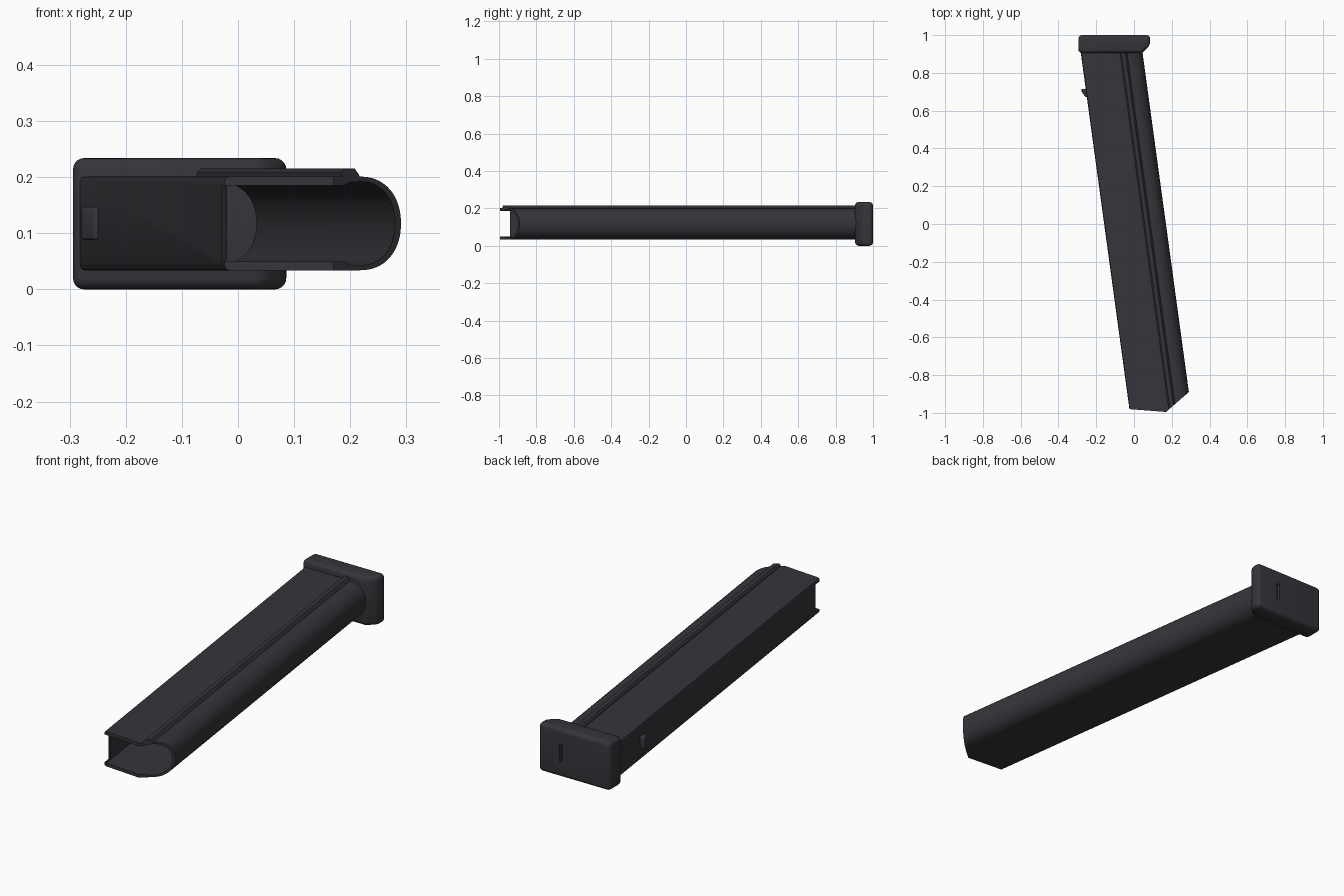
import bpy, bmesh, math

if "Cube" in bpy.data.objects:
    bpy.data.objects.remove(bpy.data.objects["Cube"])

K = 0.1365          # sideways lean of the tube per unit of y
ZC = 0.1175         # mid height

dark = bpy.data.materials.new("dark grey polymer")
dark.diffuse_color = (0.036, 0.035, 0.042, 1)
dark.use_nodes = True
dark.node_tree.nodes["Principled BSDF"].inputs["Base Color"].default_value = dark.diffuse_color


def make(name, bm):
    bmesh.ops.recalc_face_normals(bm, faces=bm.faces)
    me = bpy.data.meshes.new(name)
    bm.to_mesh(me)
    bm.free()
    ob = bpy.data.objects.new(name, me)
    bpy.context.collection.objects.link(ob)
    me.materials.append(dark)
    return ob


def prism(name, pts, axis_z0, axis_z1):
    """Extrude an x-y outline between two heights."""
    bm = bmesh.new()
    lo = [bm.verts.new((x, y, axis_z0)) for x, y in pts]
    hi = [bm.verts.new((x, y, axis_z1)) for x, y in pts]
    bm.faces.new(lo)
    bm.faces.new(hi)
    n = len(pts)
    for i in range(n):
        bm.faces.new((lo[i], lo[(i + 1) % n], hi[(i + 1) % n], hi[i]))
    return make(name, bm)


def finish(ob, bevel=0, segs=3, angle=30, limit=25):
    bpy.ops.object.select_all(action='DESELECT')
    ob.select_set(True)
    bpy.context.view_layer.objects.active = ob
    if bevel:
        m = ob.modifiers.new("bevel", 'BEVEL')
        m.width, m.segments = bevel, segs
        m.limit_method, m.angle_limit = 'ANGLE', math.radians(limit)
        bpy.ops.object.modifier_apply(modifier=m.name)
    bpy.ops.object.shade_smooth_by_angle(angle=math.radians(angle))


def cut(ob, cutter):
    cutter.hide_render = True
    m = ob.modifiers.new("cut", 'BOOLEAN')
    m.operation, m.object, m.solver = 'DIFFERENCE', cutter, 'EXACT'
    bpy.context.view_layer.objects.active = ob
    bpy.ops.object.modifier_apply(modifier=m.name)
    bpy.data.objects.remove(cutter)


def end_y(u):
    """Open end: nearly square, then slanting back along the rounded front."""
    if u < 0.034:
        return -0.98 - 0.015 * (u + 0.158) / 0.192
    return -0.995 + 0.105 * (u - 0.034) / 0.1345


def nose(cx, a, b, n=28):
    """Rounded front of the section, bottom to top."""
    out = []
    for i in range(n + 1):
        t = -math.pi / 2 + math.pi * i / n
        c, s = max(math.cos(t), 0), math.sin(t)
        out.append((cx + a * c ** 0.9, ZC + b * math.copysign(abs(s) ** 0.93, s)))
    return out


# Tube section: outer loop with raised rib, inner loop with thicker sides
outer = ([(-0.158, 0.042), (-0.155, 0.036), (-0.149, 0.034), (0.034, 0.034)]
         + nose(0.087, 0.082, 0.0835)
         + [(0.084, 0.206), (0.077, 0.215), (0.057, 0.215), (0.051, 0.208), (0.050, 0.201),
            (0.034, 0.201), (-0.149, 0.201), (-0.155, 0.199), (-0.158, 0.193)])
inner = ([(-0.148, 0.050), (0.034, 0.050), (0.056, 0.050), (0.066, 0.044)]
         + nose(0.087, 0.070, 0.0745)
         + [(0.066, 0.191), (0.056, 0.185), (0.034, 0.185), (-0.148, 0.185)])

bm = bmesh.new()


def ring(loop, y_of):
    vs = []
    for u, z in loop:
        y = y_of(u)
        vs.append(bm.verts.new((u - K * y, y, z)))
    return vs


def edges_of(vs):
    return [bm.edges.get((vs[i - 1], vs[i])) for i in range(len(vs))]


rings = {}
for key, loop in (("o", outer), ("i", inner)):
    a, b = ring(loop, end_y), ring(loop, lambda u: 0.93)
    for i in range(len(a)):
        bm.faces.new((a[i - 1], a[i], b[i], b[i - 1]))
    rings[key] = (a, b)
for k in (0, 1):   # rims joining the outer and inner walls
    bmesh.ops.bridge_loops(bm, edges=edges_of(rings["o"][k]) + edges_of(rings["i"][k]))
tube = make("tube_body", bm)

# Notch through the rear wall at the open end
cut(tube, prism("notch_cutter", [(-0.1, -1.1), (-0.012, -1.1), (-0.012, -0.94), (-0.1, -0.94)],
                0.0502, 0.1848))
finish(tube, angle=28)

# Base plate with chamfered front corner and a narrow slot in its end
plate = prism("base_plate", [(-0.294, 0.904), (0.043, 0.904), (0.086, 0.947),
                             (0.086, 1.0), (-0.294, 1.0)], 0.0, 0.234)
finish(plate, bevel=0.02, segs=5, angle=40)
cut(plate, prism("slot_cutter", [(-0.042, 0.985), (-0.028, 0.985), (-0.028, 1.1), (-0.042, 1.1)],
                 0.075, 0.16))
finish(plate, angle=35)

# Wedge catch on the rear wall
catch = prism("rear_catch", [(-0.235, 0.715), (-0.279, 0.715), (-0.279, 0.702),
                             (-0.257, 0.672), (-0.235, 0.672)], 0.088, 0.147)
finish(catch, bevel=0.005, segs=3, angle=40)
